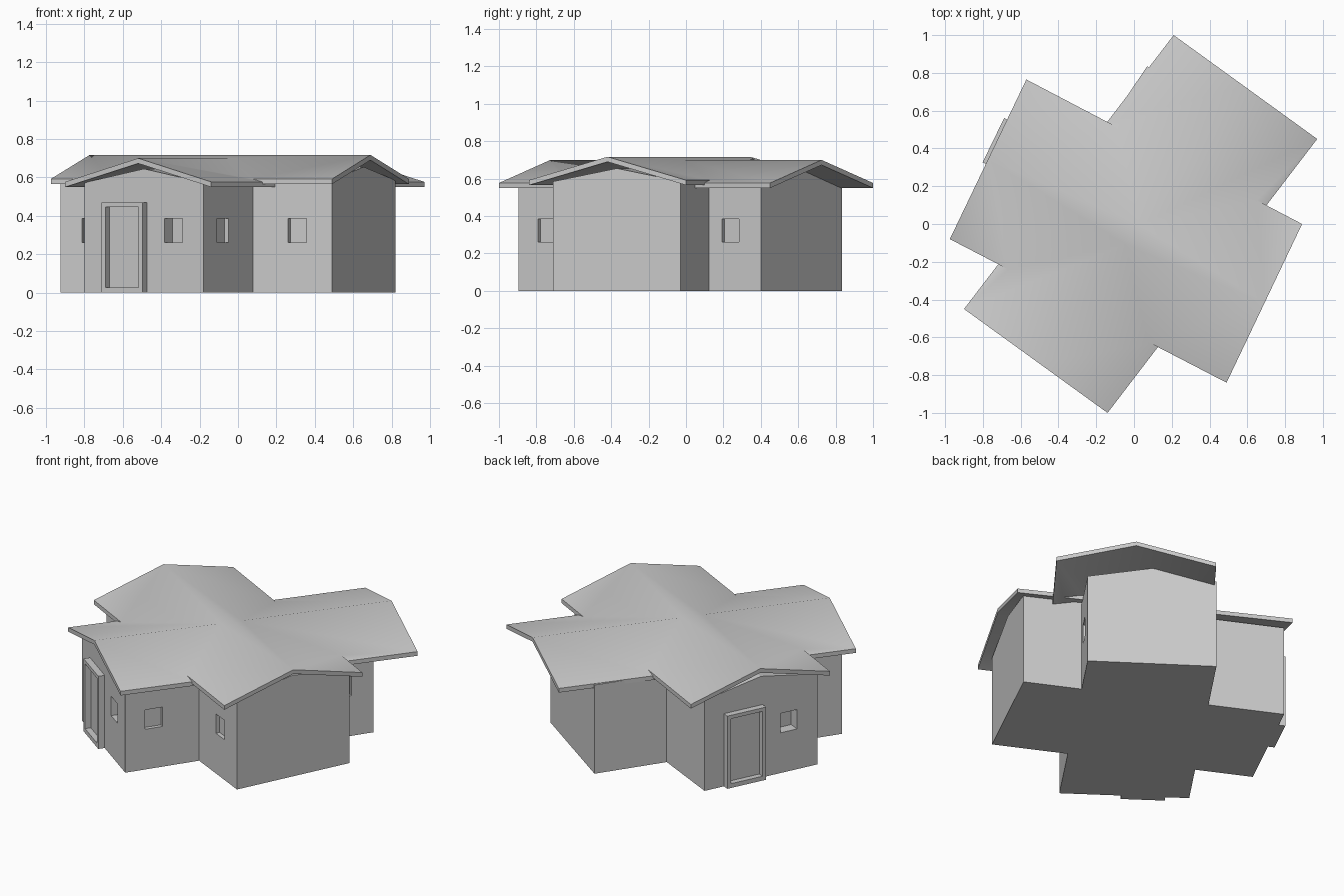
import bpy
from mathutils import Vector

if "Cube" in bpy.data.objects:
    bpy.data.objects.remove(bpy.data.objects["Cube"])

# Plan outlines, counter-clockwise: the gable ends are edges 0 and 2
WALL_A = [(-0.80, -0.45), (-0.18, -0.895), (0.69, 0.40), (0.07, 0.835)]
WALL_B = [(0.49, -0.71), (0.82, -0.03), (-0.595, 0.66), (-0.925, -0.02)]
ROOF_A = [(-0.90, -0.45), (-0.14, -1.00), (0.97, 0.45), (0.21, 1.00)]
ROOF_B = [(0.49, -0.84), (0.89, 0.00), (-0.57, 0.765), (-0.975, -0.08)]


def mesh_object(name, verts, faces):
    me = bpy.data.meshes.new(name)
    me.from_pydata(verts, [], faces)
    me.update()
    ob = bpy.data.objects.new(name, me)
    bpy.context.collection.objects.link(ob)
    return ob


def gable(name, plan, low, eave, peak, low_peak=None):
    """Gabled prism: a house body, or a roof slab when low_peak is given."""
    a, b, c, d = [Vector(p) for p in plan]

    def section(p, q):
        m = (p + q) / 2
        pts = [(*p, low), (*q, low), (*q, eave), (*m, peak), (*p, eave)]
        if low_peak is not None:
            pts.insert(1, (*m, low_peak))
        return pts
    front, back = section(a, b), section(d, c)
    n = len(front)
    faces = [(i, i + n, (i + 1) % n + n, (i + 1) % n) for i in range(n)]
    if low_peak is None:
        faces += [tuple(range(n)), tuple(reversed(range(n, 2 * n)))]
    else:
        for quad in ((0, 1, 4, 5), (1, 2, 3, 4)):
            faces += [quad, tuple(i + n for i in reversed(quad))]
    return mesh_object(name, front + back, faces)


def wall_box(name, p, q, s0, s1, z0, z1, d0, d1):
    """Box on the wall from p to q: s along it, d outward from it."""
    p, q = Vector(p), Vector(q)
    u = (q - p).normalized()
    n = Vector((u.y, -u.x))
    verts = [(*(p + u * s + n * d), z) for z in (z0, z1)
             for s, d in ((s0, d1), (s1, d1), (s1, d0), (s0, d0))]
    faces = [(3, 2, 1, 0), (4, 5, 6, 7)]
    faces += [(i, (i + 1) % 4, (i + 1) % 4 + 4, i + 4) for i in range(4)]
    return mesh_object(name, verts, faces)


def boolean(target, tool, operation):
    mod = target.modifiers.new("join", 'BOOLEAN')
    mod.operation = operation
    mod.solver = 'EXACT'
    mod.object = tool
    bpy.context.view_layer.objects.active = target
    bpy.ops.object.modifier_apply(modifier=mod.name)
    bpy.data.objects.remove(tool)


# Crossed wings of the house
walls = gable("walls", WALL_A, 0, 0.573, 0.645)
boolean(walls, gable("wing", WALL_B, 0, 0.585, 0.655), 'UNION')

# Recessed windows: plan, edge index, start and end along the wall, depth
windows = [
    (WALL_A, 0, 0.515, 0.63, 0.07), (WALL_B, 2, 0.51, 0.62, 0.07),
    (WALL_A, 1, 0.125, 0.235, 0.025), (WALL_A, 1, 1.31, 1.42, 0.025),
    (WALL_B, 3, 1.32, 1.425, 0.025), (WALL_B, 3, 0.125, 0.23, 0.025),
]
for plan, i, s0, s1, depth in windows:
    cutter = wall_box("window_cutter", plan[i], plan[(i + 1) % 4],
                      s0, s1, 0.26, 0.385, -depth, 0.05)
    cutter.hide_render = True
    boolean(walls, cutter, 'DIFFERENCE')

# Two projecting door frames with the panel flush to the wall
for name, plan, i, s in (("front_door_frame", WALL_A, 0, 0.14),
                         ("back_door_frame", WALL_B, 2, 0.13)):
    p, q = plan[i], plan[(i + 1) % 4]
    frame = wall_box(name, p, q, s, s + 0.26, 0, 0.47, -0.02, 0.04)
    hole = wall_box("door_cutter", p, q, s + 0.025, s + 0.235,
                    0.028, 0.447, 0.004, 0.1)
    hole.hide_render = True
    boolean(frame, hole, 'DIFFERENCE')

# Crossed gable roofs, softly shaded over the ridges
roof = gable("roof", ROOF_A, 0.55, 0.577, 0.70, 0.673)
boolean(roof, gable("cross_roof", ROOF_B, 0.565, 0.592, 0.717, 0.69), 'UNION')
bpy.context.view_layer.objects.active = roof
roof.select_set(True)
bpy.ops.object.shade_smooth_by_angle(angle=0.6)
